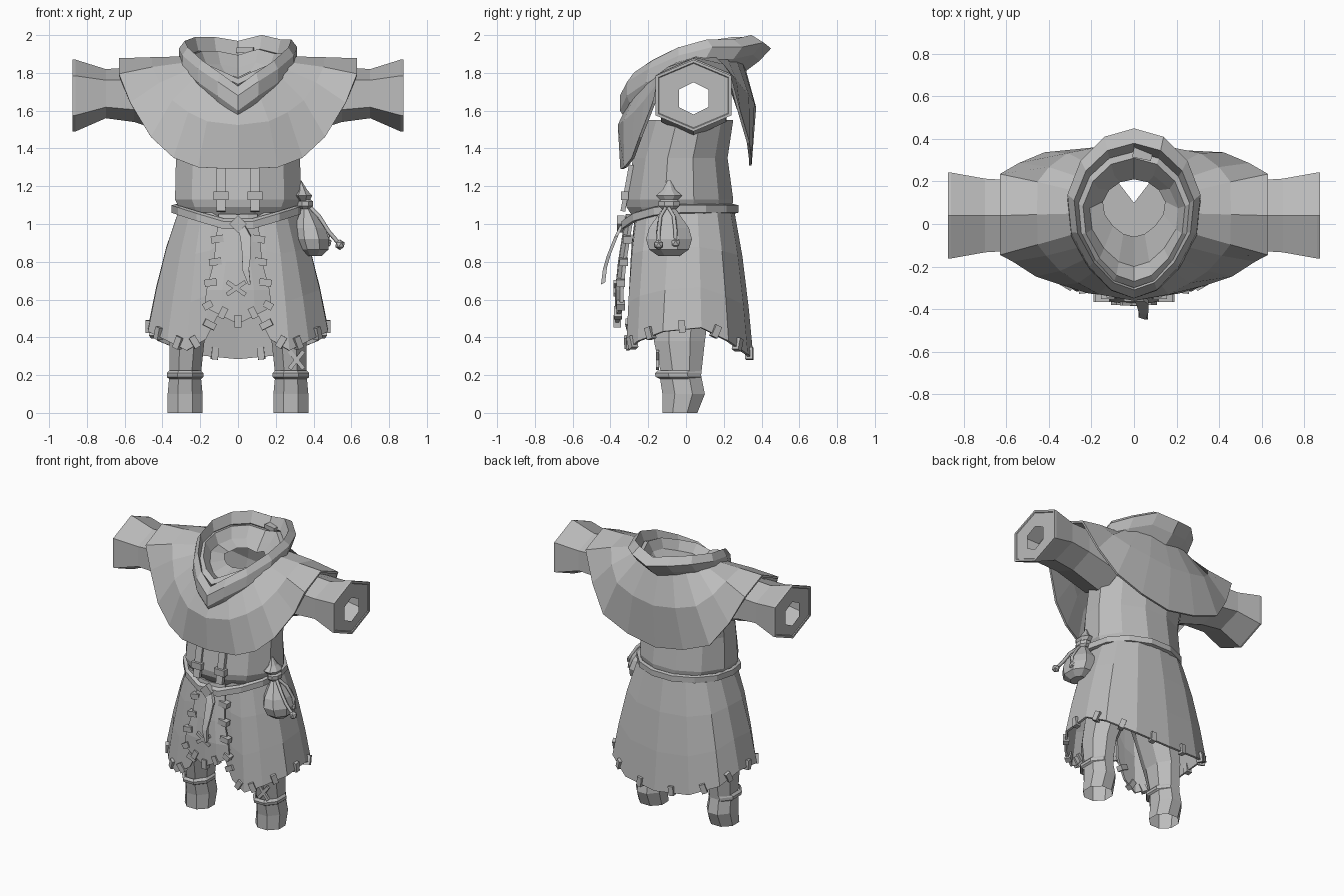
import bpy, bmesh, math
from mathutils import Vector, Matrix

cube = bpy.data.objects.get("Cube")
if cube:
    bpy.data.objects.remove(cube, do_unlink=True)

GREY = (0.5, 0.5, 0.5, 1)
cloth = bpy.data.materials.new("grey cloth")
cloth.use_nodes = True
cloth.diffuse_color = GREY
cloth.node_tree.nodes["Principled BSDF"].inputs["Base Color"].default_value = GREY


def finish(name, bm):
    bmesh.ops.recalc_face_normals(bm, faces=bm.faces)
    mesh = bpy.data.meshes.new(name)
    bm.to_mesh(mesh)
    bm.free()
    mesh.materials.append(cloth)
    obj = bpy.data.objects.new(name, mesh)
    bpy.context.collection.objects.link(obj)
    return obj


def loft(name, rings, closed=True, caps=False, loop=False, thick=0):
    """Skin a list of equal-length point rings."""
    bm = bmesh.new()
    rows = [[bm.verts.new(p) for p in ring] for ring in rings]
    n = len(rows[0])
    pairs = list(zip(rows, rows[1:])) + ([(rows[-1], rows[0])] if loop else [])
    for low, high in pairs:
        for i in range(n if closed else n - 1):
            j = (i + 1) % n
            bm.faces.new((low[i], low[j], high[j], high[i]))
    if caps:
        bm.faces.new(rows[0][::-1])
        bm.faces.new(rows[-1])
    obj = finish(name, bm)
    if thick:
        mod = obj.modifiers.new("thickness", 'SOLIDIFY')
        mod.thickness, mod.offset = thick, 0
    return obj


def mirrored(half):
    return half + [(-x, y, z) for x, y, z in reversed(half) if x]


def ellipse(z, rx, front, back, n=12, cx=0):
    """Horizontal ring with a flat facing the front."""
    mid, ry = (front + back) / 2, (back - front) / 2 / math.cos(math.pi / n)
    angles = [(i + 0.5) * math.tau / n for i in range(n)]
    return [(cx + rx * math.sin(a), mid - ry * math.cos(a), z) for a in angles]


def boxes(name, items):
    """Many small boxes in one object: centre, size, rotation."""
    bm = bmesh.new()
    for centre, size, rot in items:
        bmesh.ops.create_cube(bm, size=1, matrix=Matrix.Translation(centre) @ rot @ Matrix.Diagonal((*size, 1)))
    return finish(name, bm)


def turn(angle, axis='Y'):
    return Matrix.Rotation(angle, 4, axis)


def lerp(a, b, t):
    return Vector(a).lerp(Vector(b), t)


# Tunic body, open under the mantle
loft("tunic_body", [ellipse(1.02, .3, -.27, .24), ellipse(1.09, .325, -.315, .245),
                    ellipse(1.13, .345, -.32, .25), ellipse(1.35, .34, -.28, .22),
                    ellipse(1.55, .35, -.22, .25)])

# Sleeves with a rim and a small hexagonal opening
def hexagon(x, ry, top, bottom, cy=.04):
    mid, h = (top + bottom) / 2, (top - bottom) / 2
    return [(x, cy + ry * math.sin(a), mid + h * math.cos(a) * (1 if i % 3 == 0 else 1.1))
            for i, a in enumerate(k * math.pi / 3 for k in range(6))]

for side, label in ((1, "left"), (-1, "right")):
    loft(label + "_sleeve", [[(side * x, y, z) for x, y, z in ring] for ring in (
        hexagon(.3, .2, 1.82, 1.46), hexagon(.55, .19, 1.83, 1.54),
        hexagon(.7, .2, 1.82, 1.56), hexagon(.86, .233, 1.87, 1.49),
        hexagon(.875, .233, 1.87, 1.49), hexagon(.875, .215, 1.855, 1.505),
        hexagon(.87, .21, 1.85, 1.51), hexagon(.87, .09, 1.75, 1.58))])

# Shoulder mantle
hem = [(0, -.34, 1.29), (.21, -.32, 1.3), (.34, -.28, 1.35), (.46, -.24, 1.46), (.57, -.17, 1.64),
       (.63, -.14, 1.79), (.63, .04, 1.87), (.63, .23, 1.79), (.54, .28, 1.6), (.42, .33, 1.43),
       (.22, .34, 1.35), (0, .34, 1.31)]
neck = [(0, -.28, 1.68), (.1, -.25, 1.71), (.16, -.2, 1.76), (.21, -.15, 1.79), (.24, -.1, 1.82),
        (.27, -.04, 1.85), (.28, .05, 1.88), (.27, .15, 1.88), (.24, .21, 1.88), (.18, .26, 1.87),
        (.1, .29, 1.86), (0, .3, 1.85)]
middle = []
for a, b in zip(neck, hem):
    p = lerp(a, b, .5)
    bulge = abs(b[2] - 1.88) * .08
    middle.append((p.x * (1 + bulge), p.y * (1 + bulge * 3), p.z + bulge * .8))
loft("mantle", [mirrored(r) for r in (neck, middle, hem)], thick=.015)

# Lowered hood: tilted egg rings folded outside, over the rim and into the neck
def hood_ring(rx, front, back, zf, zb, n=14):
    ring = []
    for k in range(n):
        a = k * math.tau / n
        t = (1 - math.cos(a)) / 2
        x = rx * math.sin(a) * (.8 + .27 * min(1, t * 2))
        wave = .025 * math.sin(k * 2.4)
        rise = min(1, 1.25 * math.sqrt(t))
        ring.append((x, front + (back - front) * t, zf + (zb - zf) * rise + wave * t * .7))
    return ring

loft("hood", [hood_ring(.27, -.33, .31, 1.57, 1.82), hood_ring(.3, -.35, .39, 1.6, 1.88),
              hood_ring(.3, -.35, .45, 1.68, 1.945), hood_ring(.27, -.31, .38, 1.73, 1.985),
              hood_ring(.25, -.28, .34, 1.69, 1.91), hood_ring(.26, -.3, .35, 1.74, 1.9),
              hood_ring(.23, -.27, .31, 1.77, 1.91), hood_ring(.2, -.2, .25, 1.73, 1.84),
              hood_ring(.14, -.06, .21, 1.77, 1.79)])
boxes("hood_tab", [((.04, .33, 1.92), (.09, .05, .03), turn(-.2, 'Z'))])

# Skirt, split at the front
waist = [(.08, -.26), (.13, -.26), (.19, -.25), (.25, -.2), (.31, -.08), (.31, .06), (.27, .16), (.16, .23), (0, .25)]
waist = [(x, y, 1.06) for x, y in waist]
edge = [(.1, -.29, .53), (.17, -.3, .39), (.27, -.31, .33), (.37, -.25, .38), (.47, -.12, .43),
        (.47, .08, .45), (.42, .22, .38), (.25, .32, .31), (0, .35, .285)]
def skirt_row(t, swell):
    return mirrored([(p.x * swell, p.y * swell, p.z) for p in (lerp(a, b, t) for a, b in zip(waist, edge))])
loft("skirt", [skirt_row(0, 1), skirt_row(.3, 1.04), skirt_row(.65, 1.03), skirt_row(1, 1)], closed=False, thick=.015)

# Leather loops round the hem
loops = []
full = mirrored(edge)
for a, b in zip(full, full[1:]):
    d = (Vector(b) - Vector(a)).normalized()
    up = (Vector((0, 0, 1)) - d * d.z).normalized()
    rot = Matrix((d, up.cross(d), up)).transposed().to_4x4()
    loops.append((lerp(a, b, .5) + up * .018, (.036, .04, .065), rot))
boxes("hem_loops", loops)

# Front apron with a pointed end
def apron_row(z, half, y, drop=0):
    return [(-half, y + .02, z), (-half * .5, y, z - drop * .5), (0, y - .005, z - drop),
            (half * .5, y, z - drop * .5), (half, y + .02, z)]
loft("front_apron", [apron_row(1.05, .1, -.305), apron_row(.8, .125, -.345), apron_row(.65, .165, -.36),
                     apron_row(.56, .175, -.36, .09)], closed=False, thick=.02)
ties = []
for s in (-1, 1):
    for x, y, z in ((.11, -.31, .92), (.12, -.33, .8), (.145, -.345, .69)):
        ties.append(((s * x, y, z), (.065, .045, .038), turn(s * .15)))
    ties.append(((s * .16, -.345, .57), (.05, .045, .038), turn(s * .5)))
    ties.append(((s * .08, -.36, .53), (.036, .04, .06), turn(-s * .45)))
ties.append(((0, -.365, .485), (.036, .04, .065), turn(0)))
boxes("apron_ties", ties)

# Crossed mending stitches
boxes("cross_stitches", [(c, (.12, .016, .022), turn(s * angle)) for c, angle in (
    ((-.01, -.375, .66), .6), ((.31, -.152, .28), .9)) for s in (-1, 1)])

# Belt, sagging at the front
def belt_ring(grow, dz):
    return [(x, y, 1.08 + dz - .08 * max(0, -y / .31) ** 2 * (1 - abs(x) * 1.5))
            for x, y, z in ellipse(0, .33 + grow, -.32 - grow, .255 + grow, 14)]
loft("belt", [belt_ring(0, -.025), belt_ring(.022, -.02), belt_ring(.022, .02), belt_ring(0, .025)], loop=True)
boxes("belt_knot", [((0, -.345, 1.0), (.065, .04, .065), turn(math.pi / 4))])
loft("belt_tail", [[(x - w, y, z), (x + w, y, z), (x + w, y + .022, z + .01), (x - w, y + .022, z + .01)]
                   for x, y, z, w in ((.01, -.345, 1.0, .02), (.04, -.38, .93, .028), (.045, -.42, .83, .022),
                                      (.04, -.44, .76, .018), (.06, -.45, .68, .006))], caps=True)

# Straps that carry the belt
boxes("belt_straps", [((s * .09, -.312, 1.19), (.05, .025, .25), turn(-.18, 'X')) for s in (-1, 1)])
boxes("strap_buckles", [((s * .09, -.325, 1.15), (.08, .04, .045), turn(0)) for s in (-1, 1)])

# Pouch with gathered top and two corded beads
def pouch_ring(z, r, cx, n=8):
    return ellipse(z, r * .82, -.09 - r, -.09 + r, n, cx)
loft("pouch", [pouch_ring(z, r, cx) for z, r, cx in (
    (.83, .055, .4), (.865, .105, .4), (.92, .122, .39), (.98, .105, .38), (1.03, .07, .37), (1.08, .035, .36),
    (1.11, .03, .35), (1.15, .07, .34), (1.18, .035, .34), (1.23, .008, .33))], caps=True)
loft("pouch_tie", [pouch_ring(z, r, .355) for z, r in ((1.08, .04), (1.095, .055), (1.12, .055), (1.135, .03))], caps=True)
for dy, out, low in ((-.045, .54, .89), (.045, .47, .9)):
    curve = bpy.data.curves.new("pouch_cord", 'CURVE')
    curve.dimensions = '3D'
    curve.bevel_depth, curve.bevel_resolution = .012, 0
    path = [(.37, -.1, 1.1), (.43, -.1 + dy * .8, 1.04), (.48, -.1 + dy, .96), (out, -.1 + dy, low)]
    spline = curve.splines.new('POLY')
    spline.points.add(len(path) - 1)
    for point, co in zip(spline.points, path):
        point.co = (*co, 1)
    curve.materials.append(cloth)
    bpy.context.collection.objects.link(bpy.data.objects.new("pouch_cord", curve))
    bm = bmesh.new()
    bmesh.ops.create_icosphere(bm, subdivisions=1, radius=.028, matrix=Matrix.Translation(path[-1]))
    finish("cord_bead", bm)

# Trouser legs meeting at the hips, boots and boot cuffs
for s, label in ((1, "left"), (-1, "right")):
    loft(label + "_trouser_leg", [ellipse(z, r, f, b, 8, s * cx) for z, r, f, b, cx in (
        (.2, .09, -.13, .08, .28), (.38, .1, -.17, .1, .27), (.6, .13, -.18, .13, .21), (.82, .17, -.2, .21, .15))],
        caps=True)
    loft(label + "_boot", [ellipse(z, r, f, b, 8, s * .28) for z, r, f, b in (
        (0, .1, -.125, .06), (.1, .1, -.125, .1), (.2, .09, -.14, .08))])
    loft(label + "_boot_cuff", [ellipse(z, r, f, b, 8, s * .28) for z, r, f, b in (
        (.18, .092, -.14, .075), (.19, .105, -.16, .08), (.21, .105, -.165, .08), (.225, .09, -.15, .08))])
